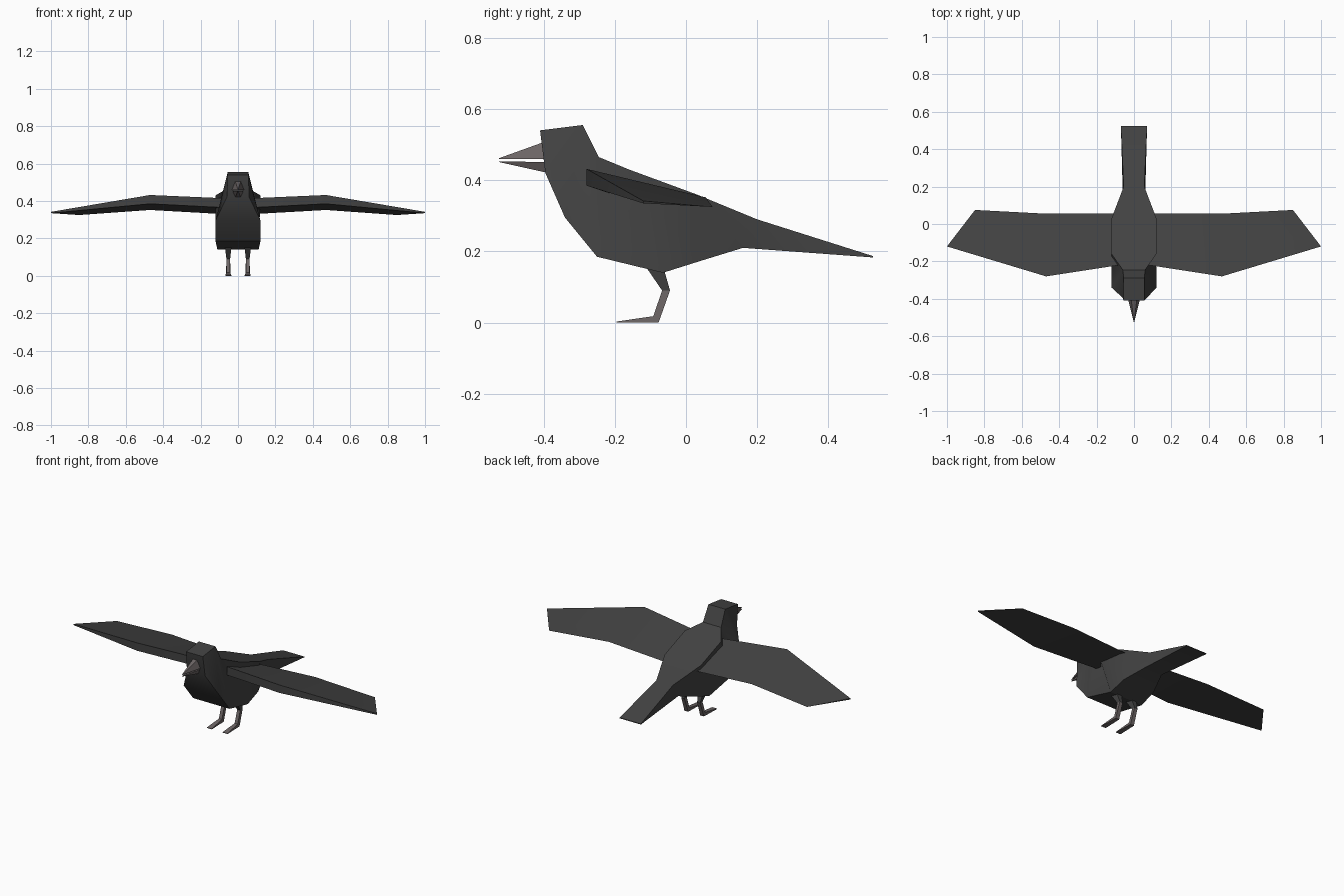
import bpy, bmesh, math

if "Cube" in bpy.data.objects:
    bpy.data.objects.remove(bpy.data.objects["Cube"])


def material(name, rgb):
    m = bpy.data.materials.new(name)
    m.diffuse_color = (*rgb, 1)
    m.use_nodes = True
    m.node_tree.nodes["Principled BSDF"].inputs["Base Color"].default_value = m.diffuse_color
    return m


black = material("feather black", (0.055, 0.055, 0.055))
grey = material("beak grey", (0.15, 0.13, 0.13))


def loft(name, sections, mat, mirror=False):
    """Skin a list of equal-length rings, capping both ends."""
    bm = bmesh.new()
    rings = [[bm.verts.new(p) for p in s] for s in sections]
    n = len(rings[0])
    for a, b in zip(rings, rings[1:]):
        for i in range(n):
            j = (i + 1) % n
            bm.faces.new((a[i], a[j], b[j], b[i]))
    bm.faces.new(rings[0])
    bm.faces.new(rings[-1])
    bmesh.ops.remove_doubles(bm, verts=bm.verts, dist=0.0005)
    bmesh.ops.recalc_face_normals(bm, faces=bm.faces)
    me = bpy.data.meshes.new(name)
    bm.to_mesh(me)
    bm.free()
    me.materials.append(mat)
    ob = bpy.data.objects.new(name, me)
    bpy.context.collection.objects.link(ob)
    if mirror:
        mod = ob.modifiers.new("mirror", "MIRROR")
        mod.use_mirror_merge = False
    bpy.ops.object.select_all(action="DESELECT")
    ob.select_set(True)
    bpy.context.view_layer.objects.active = ob
    bpy.ops.object.shade_smooth_by_angle(angle=math.radians(30))
    return ob


def ring(top, bottom, x=0):
    """Four-sided ring from (y, z, half width) at the top and at the bottom."""
    (ty, tz, tw), (by, bz, bw) = top, bottom
    return [(x - tw, ty, tz), (x + tw, ty, tz), (x + bw, by, bz), (x - bw, by, bz)]


# Head, body and tail in one skin
loft("body", [
    ring((-0.41, 0.54, 0.055), (-0.395, 0.42, 0.06)),
    ring((-0.29, 0.555, 0.055), (-0.34, 0.295, 0.12)),
    ring((-0.245, 0.465, 0.06), (-0.25, 0.185, 0.12)),
    ring((-0.16, 0.43, 0.12), (-0.065, 0.14, 0.11)),
    ring((0.03, 0.36, 0.12), (0.04, 0.173, 0.105)),
    ring((0.2, 0.29, 0.055), (0.16, 0.21, 0.06)),
    ring((0.525, 0.187, 0.07), (0.525, 0.183, 0.07)),
], black)

# Wedge-shaped wings: front top, front bottom, trailing edge
loft("wings", [
    [(0.08, -0.22, 0.415), (0.08, -0.22, 0.365), (0.08, 0.055, 0.33)],
    [(0.47, -0.28, 0.432), (0.47, -0.28, 0.385), (0.47, 0.055, 0.352)],
    [(1.0, -0.12, 0.342), (1.0, -0.12, 0.335), (0.85, 0.075, 0.325)],
], black, mirror=True)

# Open beak
loft("upper_beak", [
    ring((-0.40, 0.507, 0.015), (-0.40, 0.46, 0.032)),
    ring((-0.525, 0.462, 0.001), (-0.525, 0.46, 0.001)),
], grey)
loft("lower_beak", [
    ring((-0.39, 0.451, 0.03), (-0.39, 0.421, 0.015)),
    ring((-0.525, 0.453, 0.001), (-0.525, 0.451, 0.001)),
], grey)

# Legs: dark thigh, then grey shank and flat foot
loft("thighs", [
    ring((-0.115, 0.16, 0.018), (-0.065, 0.16, 0.018), 0.052),
    ring((-0.067, 0.09, 0.01), (-0.045, 0.09, 0.01), 0.052),
], black, mirror=True)
loft("shanks_and_feet", [
    ring((-0.067, 0.09, 0.01), (-0.045, 0.09, 0.01), 0.052),
    ring((-0.092, 0.018, 0.01), (-0.077, 0.0, 0.012), 0.052),
    ring((-0.195, 0.003, 0.016), (-0.195, 0.0, 0.016), 0.052),
], grey, mirror=True)
